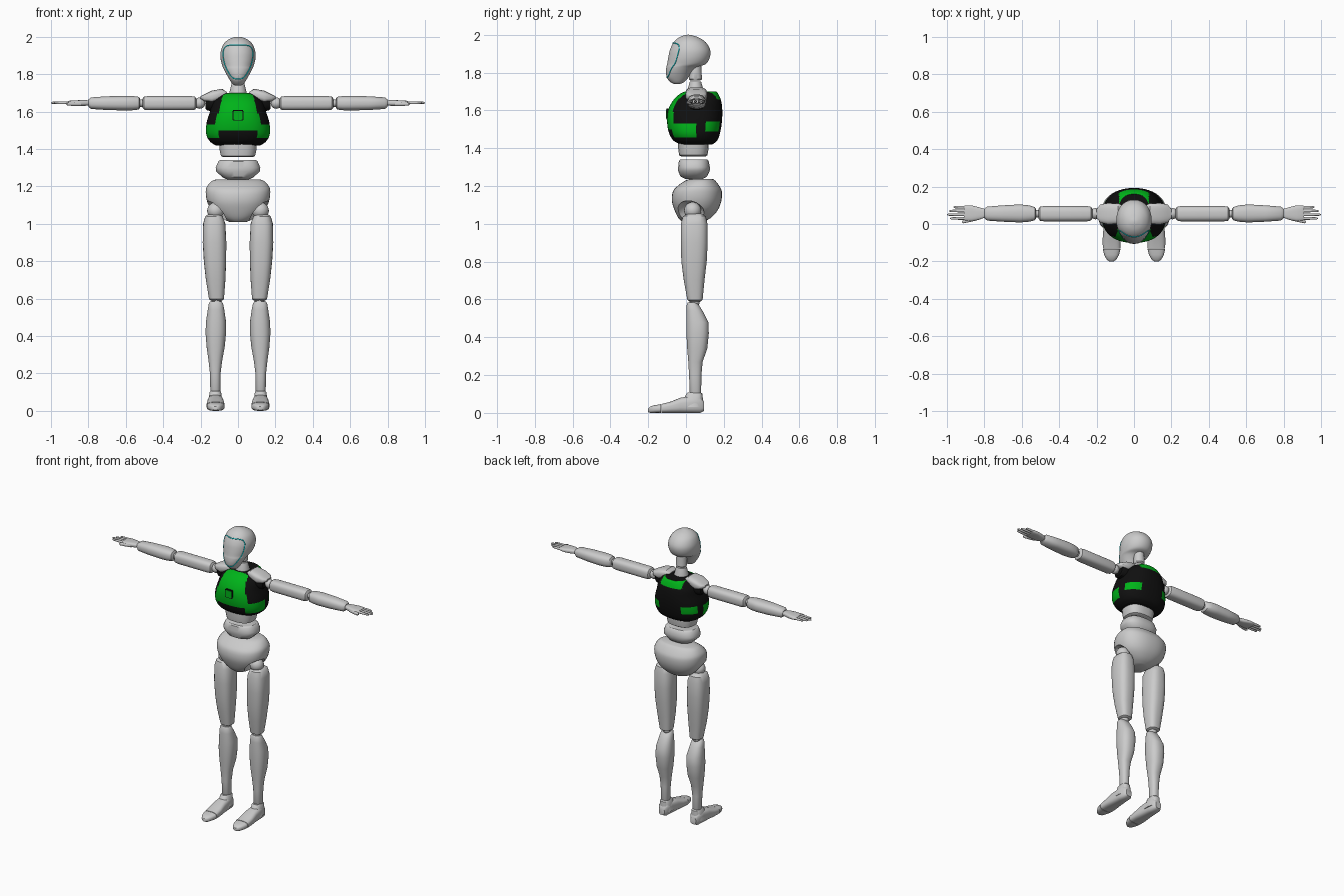
import bpy, math
from mathutils import Vector


def material(name, rgb):
    m = bpy.data.materials.new(name)
    m.diffuse_color = (*rgb, 1)
    return m


green = material("green", (0.0, 0.45, 0.01))
black = material("black", (0.005, 0.005, 0.005))
cyan = material("cyan", (0.0, 0.8, 0.85))


def finish(ob, angle=40, mirror=False, mat=None):
    bpy.ops.object.select_all(action='DESELECT')
    ob.select_set(True)
    bpy.context.view_layer.objects.active = ob
    bpy.ops.object.transform_apply(location=True, rotation=True, scale=True)
    if mat:
        ob.data.materials.append(mat)
    bpy.ops.object.shade_smooth_by_angle(angle=math.radians(angle))
    if mirror:
        ob.modifiers.new("mirror", 'MIRROR')
    return ob


def spline(rows, steps):
    """Catmull-Rom refinement of the section table"""
    out = []
    for i in range(len(rows) - 1):
        a, b, c, d = (rows[min(max(j, 0), len(rows) - 1)] for j in range(i - 1, i + 3))
        for s in range(steps):
            t = s / steps
            out.append([0.5 * (2 * q + (r - p) * t + (2 * p - 5 * q + 4 * r - w) * t * t
                               + (3 * q - p - 3 * r + w) * t ** 3)
                        for p, q, r, w in zip(a, b, c, d)])
    return out + [rows[-1]]


def loft(name, axis, rows, n=24, e=2.4, steps=1, mirror=False, mat=None, angle=40):
    """Rows are (position on axis, u0, u1, v0, v1); sections are superellipses"""
    place = {'z': lambda t, u, v: (u, v, t), 'x': lambda t, u, v: (t, u, v),
             'y': lambda t, u, v: (u, t, v)}[axis]
    rows = spline(rows, steps)
    verts, faces = [], []
    for t, u0, u1, v0, v1 in rows:
        for k in range(n):
            a = math.tau * (k + 0.5) / n
            c, s = math.cos(a), math.sin(a)
            u = (u0 + u1) / 2 + (u1 - u0) / 2 * math.copysign(abs(c) ** (2 / e), c)
            v = (v0 + v1) / 2 + (v1 - v0) / 2 * math.copysign(abs(s) ** (2 / e), s)
            verts.append(place(t, u, v))
    for i in range(len(rows) - 1):
        for k in range(n):
            j = (k + 1) % n
            faces.append((i * n + k, i * n + j, (i + 1) * n + j, (i + 1) * n + k))
    faces += [tuple(range(n))[::-1], tuple(range((len(rows) - 1) * n, len(rows) * n))]
    if axis == 'y':
        faces = [f[::-1] for f in faces]
    me = bpy.data.meshes.new(name)
    me.from_pydata(verts, [], faces)
    ob = bpy.data.objects.new(name, me)
    bpy.context.collection.objects.link(ob)
    return finish(ob, angle, mirror, mat)


def sym(*rows):
    """(z, half width, y0, y1) to full rows"""
    return [(z, -w, w, y0, y1) for z, w, y0, y1 in rows]


def ball(name, loc, r, mirror=True):
    bpy.ops.mesh.primitive_uv_sphere_add(segments=20, ring_count=12, radius=r, location=loc)
    ob = bpy.context.object
    ob.name = name
    return finish(ob, 40, mirror)


# Head
head = loft("head", 'z', sym(
    (1.74, .018, -.065, -.03), (1.748, .03, -.08, -.012), (1.77, .045, -.1, .01),
    (1.80, .062, -.106, .03), (1.828, .076, -.104, .06), (1.845, .084, -.1, .105),
    (1.88, .093, -.094, .126), (1.92, .093, -.085, .128), (1.96, .078, -.066, .105),
    (1.985, .051, -.038, .068), (1.997, .022, -.008, .032), (2.0, .004, .008, .016)),
    n=40, e=2.1, steps=4, angle=60)

# Glowing face line, projected onto the head
outline = [(0, 1.955), (.045, 1.955), (.068, 1.945), (.079, 1.92), (.077, 1.88),
           (.066, 1.84), (.045, 1.80), (.025, 1.778), (0, 1.774)]
path = spline(outline, 5)
path += [(-x, z) for x, z in path[-2:0:-1]]
bpy.context.view_layer.update()
cu = bpy.data.curves.new("face_line", 'CURVE')
cu.dimensions = '3D'
cu.bevel_depth, cu.bevel_resolution = .0028, 1
sp = cu.splines.new('POLY')
pts = []
for x, z in path:
    hit, loc, _, _ = head.ray_cast(Vector((x, -1, z)), Vector((0, 1, 0)))
    if hit:
        pts.append(loc)
sp.points.add(len(pts) - 1)
for p, co in zip(sp.points, pts):
    p.co = (*co, 1)
sp.use_cyclic_u = True
cu.materials.append(cyan)
bpy.context.collection.objects.link(bpy.data.objects.new("face_line", cu))

# Neck
loft("upper_neck", 'z', sym((1.757, .03, .025, .075), (1.765, .036, .015, .085),
     (1.81, .034, .017, .082), (1.86, .03, .02, .08)), e=2)
loft("lower_neck", 'z', sym((1.66, .05, 0, .1), (1.70, .047, .005, .095),
     (1.735, .038, .015, .085), (1.752, .034, .02, .08)), e=2)

# Chest armour, coloured by region
chest = loft("chest", 'z', sym(
    (1.42, .12, -.03, .14), (1.44, .15, -.066, .165), (1.48, .17, -.09, .18),
    (1.54, .168, -.1, .19), (1.60, .15, -.095, .192), (1.65, .135, -.07, .186),
    (1.685, .105, -.035, .172), (1.70, .08, -.005, .16)), n=80, e=2.4, steps=6)
chest.data.materials.append(black)
chest.data.materials.append(green)
for f in chest.data.polygons:
    x, y, z = f.center
    x = abs(x)
    front_panel = y < 0 and z > 1.5 and x < .08 + (1.69 - z) * .27
    side_band = x > .1 and y < .06 and 1.455 < z < 1.53
    back_band = x > .08 and y > .1 and 1.49 < z < 1.535
    back_collar = y > .1 and z > 1.655 and x < .08
    f.material_index = int(front_panel or side_band or back_band or back_collar)
loft("shoulder_socket", 'x', [(.1, .005, .105, 1.6, 1.69), (.165, .01, .1, 1.605, 1.685),
     (.175, .018, .092, 1.615, 1.675)], mirror=True, mat=black)

# Plain square badge on the chest
for name, r, depth, mat in (("badge_frame", .029, .102, black), ("badge_plate", .024, .105, green)):
    loft(name, 'y', [(-depth, -r, r, 1.58 - r, 1.58 + r), (-.09, -r, r, 1.58 - r, 1.58 + r)],
         e=8, mat=mat)

# Waist segments
loft("upper_waist", 'z', sym((1.357, .08, -.025, .105), (1.363, .092, -.037, .114),
     (1.40, .1, -.042, .12), (1.44, .102, -.042, .12)), e=2.6)
loft("lower_waist", 'z', sym((1.238, .06, -.005, .09), (1.25, .085, -.03, .112),
     (1.28, .117, -.042, .126), (1.30, .12, -.042, .127), (1.333, .106, -.038, .12),
     (1.34, .098, -.03, .112)), e=2.6)

# Pelvis with hollowed leg openings
pelvis = loft("pelvis", 'z', sym(
    (1.01, .045, -.02, .09), (1.03, .09, -.04, .13), (1.07, .14, -.06, .167),
    (1.12, .166, -.075, .187), (1.17, .173, -.07, .19), (1.20, .166, -.045, .177),
    (1.228, .142, -.005, .155), (1.238, .115, .025, .14)), n=40, e=2.3, steps=3)
for s in (1, -1):
    cutter = ball("leg_cutter", (s * .145, .015, 1.035), .088, mirror=False)
    cutter.hide_render = True
    mod = pelvis.modifiers.new("leg_opening", 'BOOLEAN')
    mod.operation, mod.object = 'DIFFERENCE', cutter
    bpy.context.view_layer.objects.active = pelvis
    bpy.ops.object.modifier_apply(modifier=mod.name)
    bpy.data.objects.remove(cutter)
finish(pelvis)

# Shoulder pads
loft("shoulder_pad", 'x', [(.06, .012, .1, 1.68, 1.705), (.085, 0, .11, 1.665, 1.722),
     (.14, -.003, .112, 1.645, 1.712), (.18, .008, .105, 1.655, 1.692),
     (.2, .03, .08, 1.668, 1.682)], e=3, mirror=True)

# Arms
ball("shoulder_joint", (.205, .055, 1.645), .03)
loft("upper_arm", 'x', [(.222, .03, .08, 1.622, 1.668), (.23, .018, .092, 1.61, 1.68),
     (.25, .014, .096, 1.607, 1.683), (.48, .014, .096, 1.607, 1.683),
     (.502, .017, .093, 1.61, 1.68), (.51, .028, .082, 1.62, 1.67)], e=2.8, mirror=True)
ball("elbow", (.517, .055, 1.645), .02)
loft("forearm", 'x', [(.523, .03, .08, 1.622, 1.668), (.53, .02, .09, 1.611, 1.679),
     (.56, .012, .1, 1.607, 1.683), (.61, .008, .105, 1.606, 1.684),
     (.7, .012, .1, 1.608, 1.682), (.785, .018, .093, 1.614, 1.676),
     (.8, .03, .082, 1.625, 1.665)], e=2.5, mirror=True)
loft("palm", 'x', [(.795, .035, .08, 1.633, 1.66), (.83, .022, .09, 1.63, 1.662),
     (.87, .015, .1, 1.632, 1.66), (.9, .018, .1, 1.635, 1.658),
     (.91, .022, .096, 1.638, 1.655)], e=3, mirror=True)


def finger(name, x0, x1, y0, y1, r, z=1.647):
    loft(name, 'x', [(x0, y0 - r, y0 + r, z - r, z + r),
                     ((x0 + x1) / 2, (y0 + y1) / 2 - r, (y0 + y1) / 2 + r, z - r, z + r),
                     (x1 - .008, y1 - r * .8, y1 + r * .8, z - r * .8, z + r * .8),
                     (x1, y1 - r * .3, y1 + r * .3, z - r * .3, z + r * .3)],
         n=12, mirror=True)


for i, (y, tip) in enumerate(((.09, .965), (.07, .988), (.05, 1.0), (.03, .985))):
    finger(f"finger_{i + 1}", .895, tip, y, y, .0075)
finger("thumb", .84, .92, .03, .012, .011, 1.641)

# Legs
ball("hip_joint", (.12, .035, 1.07), .045)
loft("thigh", 'z', [(.59, .085, .145, .02, .078), (.597, .075, .155, .007, .088),
     (.7, .067, .172, -.012, .098), (.8, .063, .183, -.025, .11),
     (.9, .062, .189, -.028, .115), (1.0, .067, .187, -.028, .114),
     (1.04, .082, .176, -.016, .105), (1.055, .1, .155, .01, .08)], e=2.7, mirror=True)
ball("knee", (.115, .045, .588), .028)
loft("shin", 'z', [(.085, .1, .142, .027, .075), (.1, .094, .148, .02, .08),
     (.2, .093, .15, .016, .082), (.27, .084, .158, .012, .088),
     (.34, .071, .168, .006, .113), (.42, .063, .174, .002, .121),
     (.48, .064, .171, .001, .119), (.54, .073, .162, .002, .088),
     (.575, .08, .156, .004, .065), (.585, .088, .148, .01, .05)], e=2.4, mirror=True)
loft("ankle_cuff", 'z', [(.03, .078, .163, -.03, .09), (.06, .084, .157, -.015, .09),
     (.1, .09, .152, .0, .088), (.107, .096, .146, .008, .08)], e=2.5, mirror=True)
loft("foot", 'y', [(-.13, .072, .167, 0, .047), (-.08, .072, .168, 0, .06),
     (-.03, .077, .164, 0, .08), (.03, .082, .16, 0, .09), (.075, .086, .156, 0, .085),
     (.095, .1, .142, .01, .06)], e=3, mirror=True)
loft("toe", 'y', [(-.2, .108, .132, .004, .024), (-.19, .094, .146, 0, .034),
     (-.165, .08, .16, 0, .041), (-.133, .072, .167, 0, .046)], e=2.8, mirror=True)
